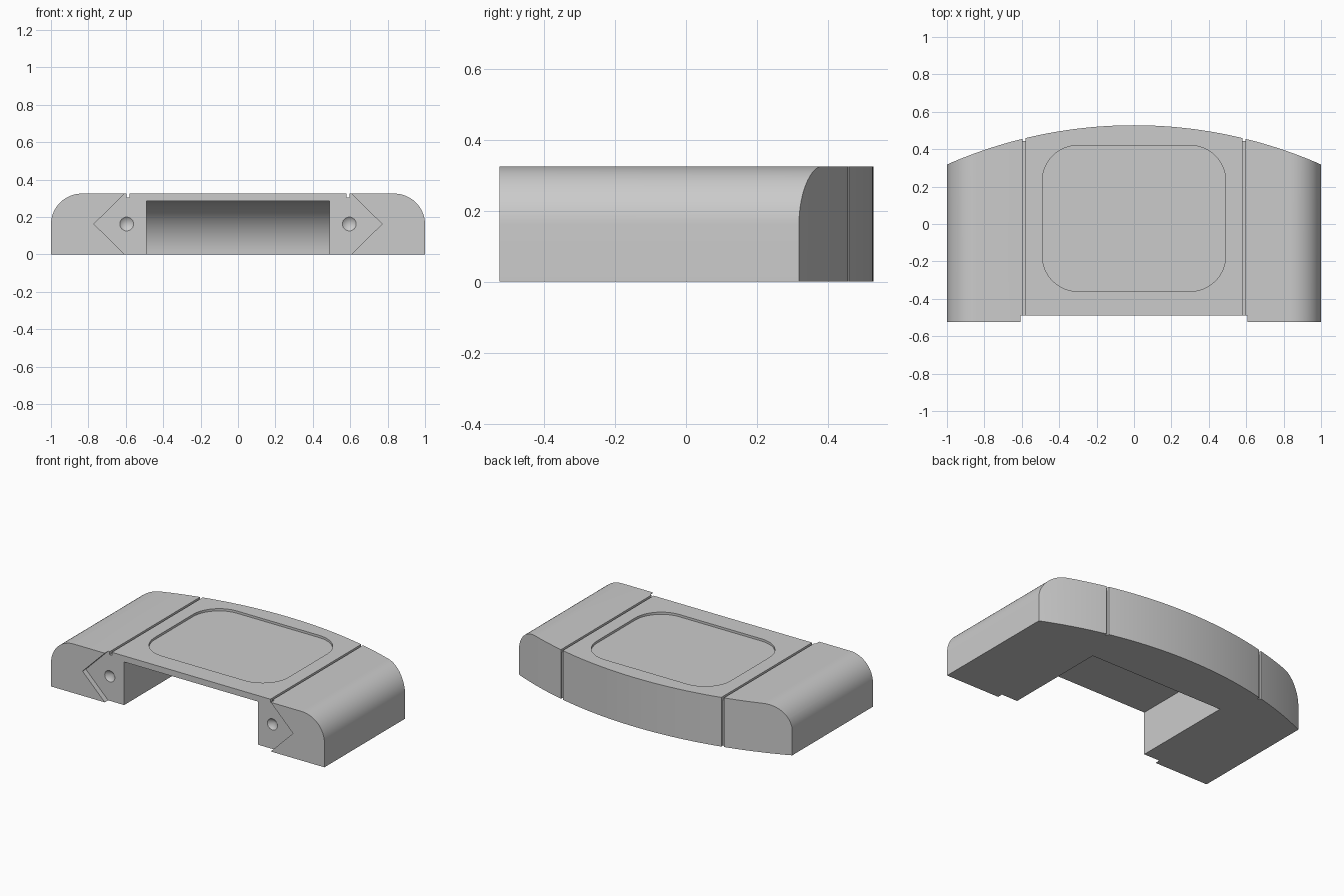
import bpy, bmesh
from math import sin, cos, pi, sqrt, radians
from mathutils import Vector

cube = bpy.data.objects.get("Cube")
if cube:
    bpy.data.objects.remove(cube, do_unlink=True)

grey = bpy.data.materials.new("plain grey")
grey.use_nodes = True
colour = (0.6, 0.6, 0.6, 1)
grey.diffuse_color = colour
grey.node_tree.nodes["Principled BSDF"].inputs["Base Color"].default_value = colour

HEIGHT = 0.325
FACE_Y = -0.49


def arc(cx, cy, r, start, end, steps=16):
    """Points on a circular arc, angles in degrees."""
    angles = [radians(start + (end - start) * i / steps) for i in range(steps + 1)]
    return [(cx + r * cos(a), cy + r * sin(a)) for a in angles]


def prism(name, points, axis, low, high):
    """Extrude a flat outline along the given axis."""
    def place(p, d):
        return {"x": (d, p[0], p[1]), "y": (p[0], d, p[1]), "z": (p[0], p[1], d)}[axis]
    bm = bmesh.new()
    face = bm.faces.new([bm.verts.new(place(p, low)) for p in points])
    top = bmesh.ops.extrude_face_region(bm, geom=[face])["geom"]
    shift = Vector(place((0, 0), high - low))
    bmesh.ops.translate(bm, vec=shift, verts=[v for v in top if isinstance(v, bmesh.types.BMVert)])
    bmesh.ops.recalc_face_normals(bm, faces=bm.faces)
    mesh = bpy.data.meshes.new(name)
    bm.to_mesh(mesh)
    bm.free()
    mesh.materials.append(grey)
    obj = bpy.data.objects.new(name, mesh)
    bpy.context.collection.objects.link(obj)
    return obj


def box(name, x0, x1, y0, y1, z0, z1):
    return prism(name, [(x0, y0), (x1, y0), (x1, y1), (x0, y1)], "z", z0, z1)


def carve(target, tool, operation="DIFFERENCE"):
    """Apply a boolean and discard the tool."""
    mod = target.modifiers.new("carve", "BOOLEAN")
    mod.object = tool
    mod.operation = operation
    mod.solver = "EXACT"
    bpy.context.view_layer.objects.active = target
    bpy.ops.object.modifier_apply(modifier=mod.name)
    bpy.data.objects.remove(tool, do_unlink=True)


# Body: rounded shoulders from the front, bowed back edge from above
r = 0.165
body = prism("body", [(-1, 0), (1, 0)] + arc(1 - r, HEIGHT - r, r, 0, 90)
             + arc(r - 1, HEIGHT - r, r, 90, 180), "y", -0.525, 0.7)
R = 2.486
bow = []
for i in range(51):
    x = 1.02 - 2.04 * i / 50
    bow.append((x, 0.528 - R + sqrt(R * R - x * x)))
carve(body, prism("plan", [(-1.02, -0.6), (1.02, -0.6)] + bow, "z", -0.1, 0.5), "INTERSECT")

# Stepped-back centre face with pointed ends
half = [(0.607, -0.1), (0.607, 0), (0.77, HEIGHT / 2), (0.607, HEIGHT), (0.607, 0.5)]
carve(body, prism("step", half + [(-x, z) for x, z in reversed(half)], "y", -0.7, FACE_Y))

# Open front bay with a coved rear wall
cove = arc(-0.08, 0, 0.285, 0, 90, 20)
carve(body, prism("bay", [(-0.7, -0.1), (0.205, -0.1)] + cove + [(-0.7, 0.285)], "x", -0.49, 0.49))

# Shallow rounded recess on top
w, y0, y1, c = 0.49, -0.36, 0.42, 0.19
recess = (arc(w - c, y1 - c, c, 0, 90) + arc(c - w, y1 - c, c, 90, 180)
          + arc(c - w, y0 + c, c, 180, 270) + arc(w - c, y0 + c, c, 270, 360))
carve(body, prism("recess", recess, "z", HEIGHT - 0.015, 0.5))

for side in (-1, 1):
    # Seam grooves over the top and down the back
    a, b = sorted((side * 0.58, side * 0.596))
    carve(body, box("top_groove", a, b, -0.7, 0.7, HEIGHT - 0.02, 0.5))
    carve(body, box("back_groove", a, b, 0.443, 0.7, -0.1, 0.5))
    # Conical dimples in the front face
    bpy.ops.mesh.primitive_cone_add(vertices=32, radius1=0.074, radius2=0, depth=0.06,
                                    location=(side * 0.595, FACE_Y, HEIGHT / 2),
                                    rotation=(-pi / 2, 0, 0))
    dimple = bpy.context.object
    dimple.data.materials.append(grey)
    carve(body, dimple)

bpy.ops.object.select_all(action="DESELECT")
body.select_set(True)
bpy.context.view_layer.objects.active = body
bpy.ops.object.shade_smooth_by_angle(angle=radians(30))
